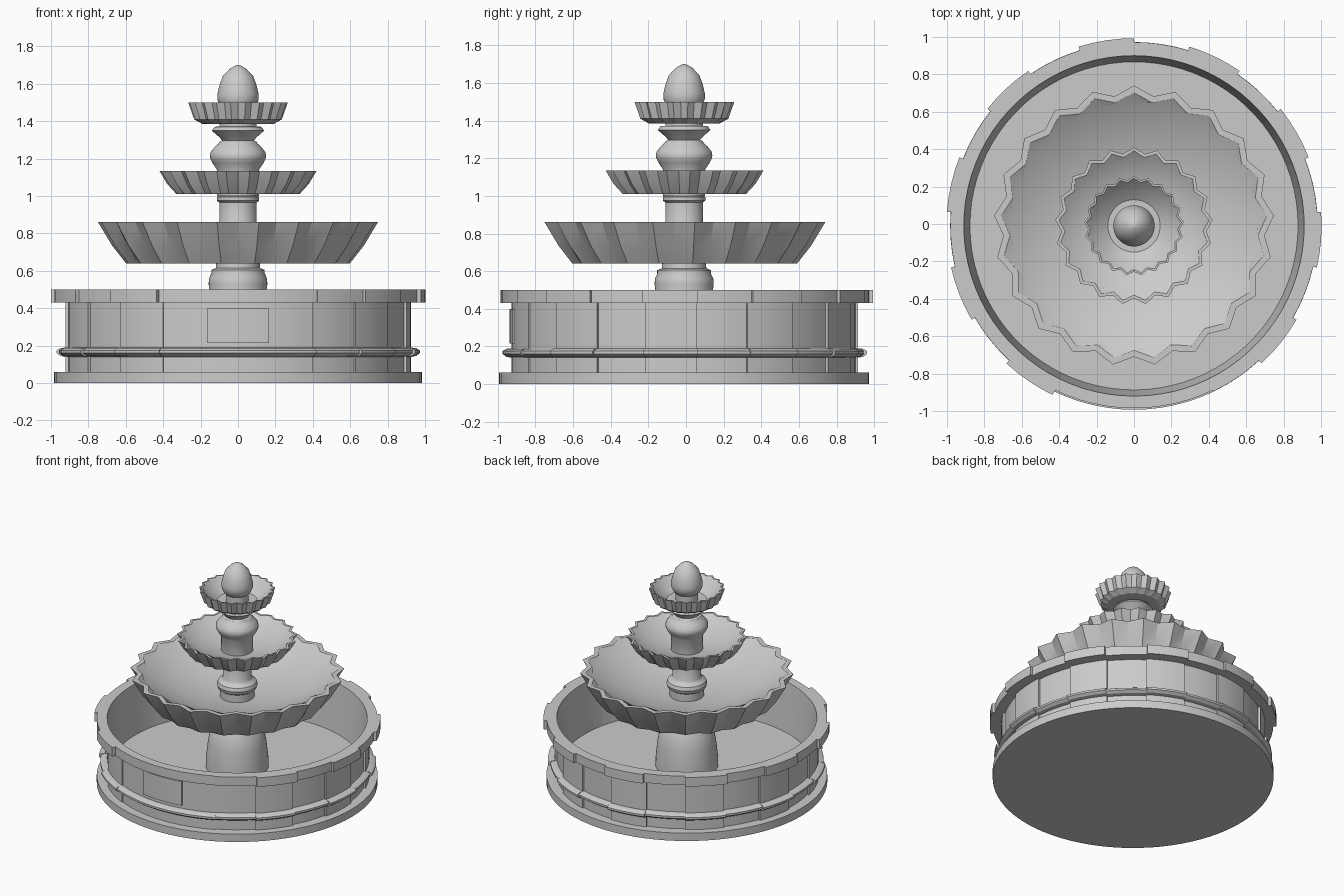
import bpy, bmesh, math
from math import sin, cos, pi, radians

if "Cube" in bpy.data.objects:
    bpy.data.objects.remove(bpy.data.objects["Cube"])

CY = -0.01          # axis of the fountain in y
N = 21              # flutes per bowl, and wall stone pitch


def finish(bm, name, angle=35):
    bmesh.ops.remove_doubles(bm, verts=bm.verts, dist=1e-5)
    bmesh.ops.recalc_face_normals(bm, faces=bm.faces)
    me = bpy.data.meshes.new(name)
    bm.to_mesh(me)
    bm.free()
    ob = bpy.data.objects.new(name, me)
    ob.location.y = CY
    bpy.context.collection.objects.link(ob)
    bpy.ops.object.select_all(action='DESELECT')
    bpy.context.view_layer.objects.active = ob
    ob.select_set(True)
    bpy.ops.object.shade_smooth_by_angle(angle=radians(angle))
    return ob


def skin(bm, rings):
    """Bridge consecutive closed vertex rings with quads and cap the ends."""
    for a, b in zip(rings, rings[1:]):
        n = len(a)
        for i in range(n):
            j = (i + 1) % n
            bm.faces.new((a[i], a[j], b[j], b[i]))
    bm.faces.new(rings[0])
    bm.faces.new(rings[-1])


def lathe(name, profile, n=48):
    bm = bmesh.new()
    skin(bm, [[bm.verts.new((r * cos(2 * pi * i / n), r * sin(2 * pi * i / n), z))
               for i in range(n)] for r, z in profile])
    return finish(bm, name)


def fluted_bowl(name, profile):
    """Rings of (peak radius, valley radius, z); peaks start at the back."""
    bm = bmesh.new()
    rings = []
    for peak, valley, z in profile:
        ring = []
        for i in range(2 * N):
            a = pi / 2 + pi * i / N
            r = valley if i % 2 else peak
            ring.append(bm.verts.new((r * cos(a), r * sin(a), z)))
        rings.append(ring)
    skin(bm, rings)
    return finish(bm, name, 25)


def sweep_arc(name, profile, a0, a1, steps):
    """Curved block: a cross-section swept between two angles (degrees)."""
    bm = bmesh.new()
    rings = []
    for i in range(steps + 1):
        a = radians(a0 + (a1 - a0) * i / steps)
        rings.append([bm.verts.new((r * cos(a), r * sin(a), z)) for r, z in profile])
    skin(bm, rings)
    return finish(bm, name, 25)


def wall_profile(rim, wall):
    m = wall + 0.047
    return [(0.87, 0.05), (wall, 0.05), (wall, 0.14), (m - 0.02, 0.145), (m, 0.16), (m, 0.175),
            (m - 0.02, 0.187), (wall, 0.19), (wall, 0.43), (rim, 0.43), (rim, 0.5), (0.91, 0.5)]


# Basin: plinth, floor, alternating stones and one wide front stone
lathe("plinth", [(0.983, 0), (0.983, 0.06)], 84)
lathe("basin_floor", [(0.89, 0.05), (0.89, 0.13)], 84)
pitch = 360 / N
for k in range(18):
    a0 = -90 + 1.5 * pitch + k * pitch
    prof = wall_profile(1.003, 0.925) if k % 2 else wall_profile(0.982, 0.91)
    sweep_arc(f"wall_stone_{k + 1}", prof, a0, a0 + pitch, 4)
sweep_arc("front_wall_stone", wall_profile(0.975, 0.918),
          -90 - 1.5 * pitch, -90 + 1.5 * pitch, 12)

# Plaque on the front stone, curved with the wall
half = math.degrees(math.asin(0.165 / 0.928))
sweep_arc("front_plaque", [(0.912, 0.215), (0.928, 0.215), (0.928, 0.40), (0.912, 0.40)],
          -90 - half, -90 + half, 8)

# Pedestal and columns
lathe("pedestal", [(0.22, 0.12), (0.218, 0.2), (0.205, 0.32), (0.185, 0.43), (0.16, 0.47),
                   (0.153, 0.5), (0.157, 0.53), (0.155, 0.56), (0.143, 0.585), (0.143, 0.605),
                   (0.118, 0.615), (0.115, 0.66)])
lathe("lower_column", [(0.12, 0.65), (0.12, 0.73), (0.135, 0.74), (0.143, 0.765), (0.135, 0.79),
                       (0.11, 0.805), (0.1, 0.82), (0.1, 0.965), (0.113, 0.975),
                       (0.113, 0.995), (0.1, 1.0), (0.1, 1.03)])
lathe("upper_column", [(0.112, 1.0), (0.112, 1.14), (0.135, 1.175), (0.148, 1.2), (0.15, 1.215),
                       (0.146, 1.235), (0.125, 1.262), (0.105, 1.28), (0.1, 1.29), (0.085, 1.298),
                       (0.1, 1.315), (0.14, 1.35), (0.125, 1.37), (0.1, 1.372), (0.1, 1.4)])

# Three fluted bowls: underside, outer flutes, lip, smooth round inside
fluted_bowl("large_bowl", [(0.10, 0.10, 0.64), (0.60, 0.575, 0.64), (0.675, 0.635, 0.735),
                           (0.75, 0.70, 0.86), (0.712, 0.665, 0.86), (0.66, 0.66, 0.84),
                           (0.50, 0.50, 0.76), (0.35, 0.35, 0.71), (0.10, 0.10, 0.67)])
fluted_bowl("middle_bowl", [(0.09, 0.09, 1.01), (0.33, 0.31, 1.01), (0.38, 0.35, 1.065),
                            (0.422, 0.388, 1.135), (0.402, 0.37, 1.135),
                            (0.365, 0.365, 1.12), (0.27, 0.27, 1.065), (0.09, 0.09, 1.025)])
fluted_bowl("small_bowl", [(0.09, 0.09, 1.385), (0.19, 0.18, 1.385), (0.235, 0.218, 1.41),
                           (0.267, 0.245, 1.5), (0.255, 0.234, 1.5), (0.23, 0.23, 1.485),
                           (0.19, 0.19, 1.445), (0.14, 0.14, 1.41), (0.05, 0.05, 1.41)])

# Finial
lathe("finial", [(0.08, 1.40), (0.08, 1.465), (0.098, 1.485), (0.11, 1.515), (0.11, 1.545),
                 (0.1, 1.59), (0.082, 1.64), (0.045, 1.68), (0.02, 1.695), (0.006, 1.7)])
